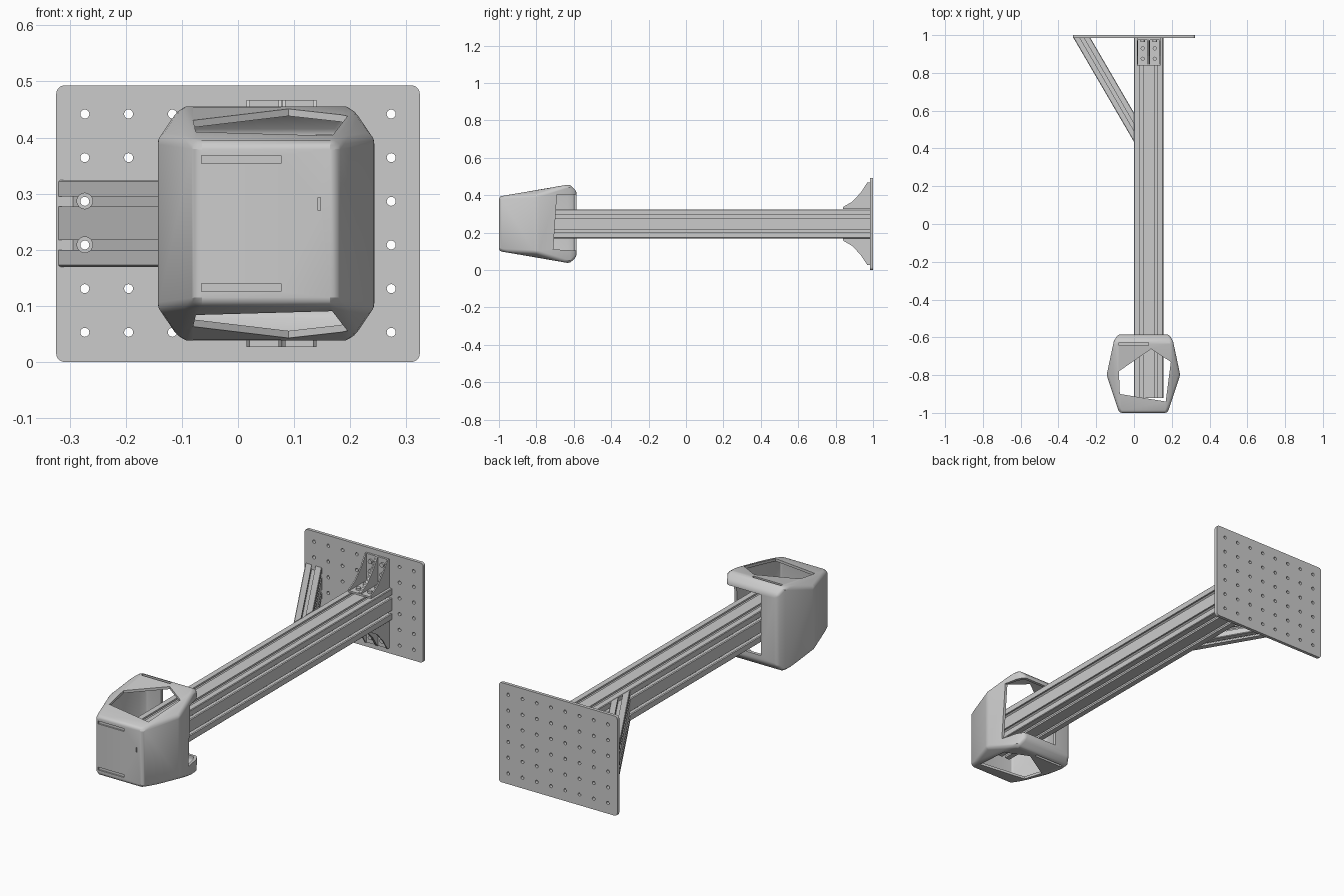
import bpy, bmesh, math
from mathutils import Vector, Matrix

if "Cube" in bpy.data.objects:
    bpy.data.objects.remove(bpy.data.objects["Cube"])

ZC = 0.247            # height of the main axis
PLATE_Y = 0.984       # front of the wall plate
HX = 0.05             # centre of the head in x


def finish(name, bm):
    bmesh.ops.recalc_face_normals(bm, faces=bm.faces)
    me = bpy.data.meshes.new(name)
    bm.to_mesh(me)
    bm.free()
    ob = bpy.data.objects.new(name, me)
    bpy.context.collection.objects.link(ob)
    return ob


def prism(name, start, end):
    """Solid between two matching outlines."""
    bm = bmesh.new()
    a = [bm.verts.new(p) for p in start]
    b = [bm.verts.new(p) for p in end]
    bm.faces.new(a)
    bm.faces.new(b)
    n = len(a)
    for i in range(n):
        j = (i + 1) % n
        bm.faces.new((a[i], a[j], b[j], b[i]))
    return finish(name, bm)


def boxes(name, items):
    bm = bmesh.new()
    for x0, x1, y0, y1, z0, z1 in items:
        m = Matrix.Translation(((x0 + x1) / 2, (y0 + y1) / 2, (z0 + z1) / 2))
        m = m @ Matrix.Diagonal((x1 - x0, y1 - y0, z1 - z0, 1))
        bmesh.ops.create_cube(bm, size=1, matrix=m)
    return finish(name, bm)


def cylinders(name, centres, r, depth, along_y=True, seg=20):
    bm = bmesh.new()
    rot = Matrix.Rotation(math.pi / 2, 4, 'X') if along_y else Matrix()
    for c in centres:
        bmesh.ops.create_cone(bm, cap_ends=True, segments=seg, radius1=r, radius2=r,
                              depth=depth, matrix=Matrix.Translation(c) @ rot)
    return finish(name, bm)


def apply(ob, mod):
    bpy.context.view_layer.objects.active = ob
    bpy.ops.object.modifier_apply(modifier=mod.name)


def cut(ob, cutter):
    mod = ob.modifiers.new("cut", 'BOOLEAN')
    mod.operation = 'DIFFERENCE'
    mod.solver = 'EXACT'
    mod.object = cutter
    apply(ob, mod)
    bpy.data.objects.remove(cutter)


def smooth(ob, angle=30):
    bpy.ops.object.select_all(action='DESELECT')
    ob.select_set(True)
    bpy.context.view_layer.objects.active = ob
    bpy.ops.object.shade_smooth_by_angle(angle=math.radians(angle))


def slotted_profile(w, h, unit=0.0775):
    """T-slot outline, one slot per unit of side length, centred on 0,0."""
    pts = []
    for k in range(4):
        side, off = (w, h / 2) if k % 2 == 0 else (h, w / 2)
        n = round(side / unit)
        edge = [(-side / 2 + 0.003, 0)]
        for i in range(n):
            c = -side / 2 + (i + 0.5) * side / n
            edge += [(c - 0.009, 0), (c - 0.009, 0.009), (c - 0.018, 0.009),
                     (c - 0.009, 0.022), (c + 0.009, 0.022), (c + 0.018, 0.009),
                     (c + 0.009, 0.009), (c + 0.009, 0)]
        edge.append((side / 2 - 0.003, 0))
        ca, sa = round(math.cos(k * math.pi / 2)), round(math.sin(k * math.pi / 2))
        for u, d in edge:
            v = d - off
            pts.append((u * ca - v * sa, u * sa + v * ca))
    return pts


# wall plate with rounded corners and a grid of holes
outline = []
for sx, sz, a0 in ((1, 1, 0), (-1, 1, 90), (-1, -1, 180), (1, -1, 270)):
    for i in range(6):
        a = math.radians(a0 + 18 * i)
        outline.append((sx * 0.309 + 0.015 * math.cos(a), 0.2465 + sz * 0.2315 + 0.015 * math.sin(a)))
plate = prism("wall_plate", [(x, PLATE_Y, z) for x, z in outline], [(x, 1, z) for x, z in outline])
cols = [-0.273 + 0.078 * i for i in range(8)]
rows = [0.053 + 0.0778 * i for i in range(6)]
cut(plate, cylinders("holes", [(x, 0.99, z) for x in cols for z in rows], 0.008, 0.1))
smooth(plate)

# main beam
prof = slotted_profile(0.155, 0.155)
prism("main_beam", [(0.0775 + u, -0.92, ZC + v) for u, v in prof],
      [(0.0775 + u, PLATE_Y, ZC + v) for u, v in prof])

# diagonal brace, mitred against plate and beam
d = Vector((0.503, -0.864))
n = Vector((0.864, 0.503))
c = Vector((-0.275, PLATE_Y))
s, e = [], []
for u, v in slotted_profile(0.0775, 0.155):
    p = c + n * u
    q = p + d * ((PLATE_Y - p.y) / d.y)
    s.append((q.x, q.y, ZC + v))
    q = p + d * (-p.x / d.x)
    e.append((q.x, q.y, ZC + v))
brace = prism("diagonal_brace", s, e)
cut(brace, cylinders("bolt_access", [(-0.273, 0.9, z) for z in (0.209, 0.287)], 0.014, 0.4))

# gusset brackets above and below the beam
rib = [(0.84, 0.325), (PLATE_Y, 0.325), (PLATE_Y, 0.467), (0.969, 0.467),
       (0.935, 0.415), (0.89, 0.366), (0.84, 0.337)]
for label, sg in (("upper", 1), ("lower", -1)):
    def fz(z):
        return ZC + sg * (z - ZC)
    for i, x in enumerate((0.015, 0.072, 0.079, 0.134)):
        prism(f"{label}_bracket_rib_{i + 1}", [(x, y, fz(z)) for y, z in rib],
              [(x + 0.006, y, fz(z)) for y, z in rib])
    foot, back = sorted((fz(0.325), fz(0.333))), sorted((fz(0.325), fz(0.467)))
    boxes(f"{label}_bracket_legs", [(0.015, 0.14, 0.84, PLATE_Y, *foot),
                                    (0.015, 0.14, 0.974, PLATE_Y, *back)])
    cylinders(f"{label}_bracket_beam_bolts",
              [(x, y, fz(0.337)) for x in (0.046, 0.11) for y in (0.875, 0.93)],
              0.011, 0.012, along_y=False, seg=12)
    cylinders(f"{label}_bracket_plate_bolts",
              [(x, 0.97, fz(z)) for x in (0.046, 0.11) for z in (0.385, 0.435)],
              0.011, 0.012, seg=12)


# head housing: faceted shell
def faceted(name, scale, bevel):
    mid = Vector((HX, -0.7925, ZC))
    bm = bmesh.new()
    for dx, y, dz in ((0.128, -1.0, 0.146), (0.195, -0.80, 0.155),
                      (0.157, -0.622, 0.211), (0.137, -0.585, 0.175)):
        for sx in (-1, 1):
            for sz in (-1, 1):
                p = Vector((HX + sx * dx, y, ZC + sz * dz))
                bm.verts.new(mid + (p - mid) * scale)
    bmesh.ops.convex_hull(bm, input=bm.verts)
    bmesh.ops.dissolve_limit(bm, angle_limit=0.01, verts=bm.verts, edges=bm.edges)
    ob = finish(name, bm)
    mod = ob.modifiers.new("round", 'BEVEL')
    mod.width = bevel
    mod.segments = 3
    mod.limit_method = 'ANGLE'
    mod.angle_limit = math.radians(20)
    apply(ob, mod)
    return ob


head = faceted("head_housing", 1.0, 0.014)
cut(head, faceted("cavity", 0.93, 0.008))

# openings through top and bottom of the head
window = [(-0.075, -0.90), (0.168, -0.94), (0.195, -0.73), (0.09, -0.662), (-0.08, -0.78)]
cut(head, prism("window", [(x, y, -0.1) for x, y in window], [(x, y, 0.6) for x, y in window]))

# side and back cut-out where the beam enters
gap = [(-0.71, 0.11), (-0.5, 0.10), (-0.5, 0.405), (-0.69, 0.405)]
cut(head, prism("gap", [(-0.002, y, z) for y, z in gap], [(0.4, y, z) for y, z in gap]))

# narrow grooves on the front and the rear ridges
grooves = []
for sg in (1, -1):
    z = ZC + sg * 0.114
    grooves.append((-0.065, 0.077, -1.02, -0.993, z - 0.007, z + 0.007))
    z = ZC + sg * 0.21
    grooves.append((-0.08, 0.077, -0.642, -0.628, z - 0.015, z + 0.015))
grooves.append((0.143, 0.147, -1.02, -0.994, 0.27, 0.293))
cut(head, boxes("grooves", grooves))
smooth(head, 25)
